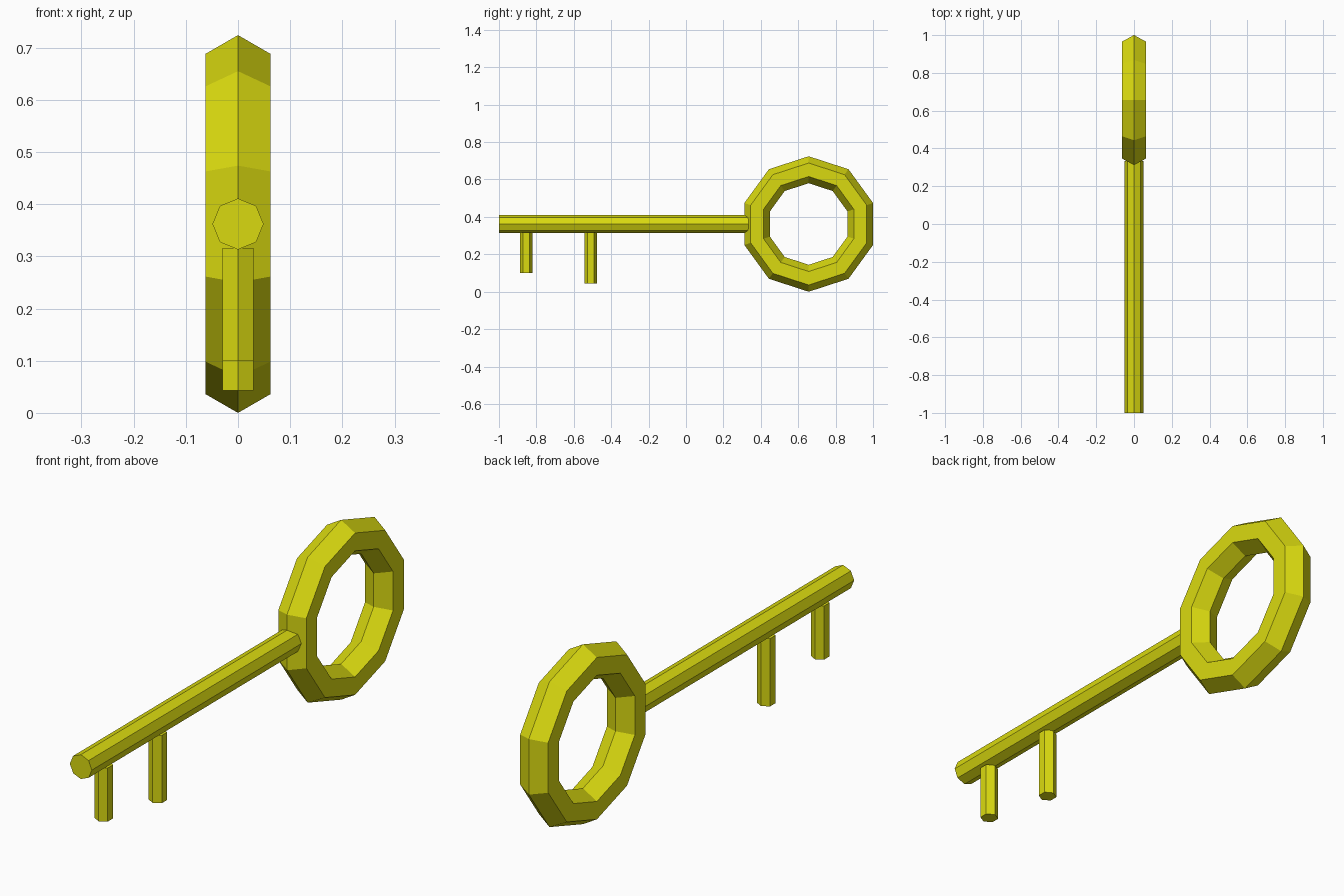
import bpy
from math import pi

if "Cube" in bpy.data.objects:
    bpy.data.objects.remove(bpy.data.objects["Cube"])

AXIS_Z = 0.362  # height of the shaft and ring centre

brass = bpy.data.materials.new("yellow_metal")
brass.diffuse_color = (0.7, 0.7, 0.005, 1)
brass.use_nodes = True
brass.node_tree.nodes["Principled BSDF"].inputs["Base Color"].default_value = brass.diffuse_color


def finish(name):
    obj = bpy.context.object
    obj.name = name
    obj.data.materials.append(brass)
    bpy.ops.object.transform_apply(location=False, rotation=True, scale=True)
    return obj


def prism(name, sides, radius, length, location, rotation=(0, 0, 0)):
    bpy.ops.mesh.primitive_cylinder_add(vertices=sides, radius=radius, depth=length,
                                        location=location, rotation=rotation)
    return finish(name)


# Ten-sided ring handle with a hexagonal section
bpy.ops.mesh.primitive_torus_add(major_segments=10, minor_segments=6,
                                 major_radius=0.29, minor_radius=0.072,
                                 location=(0, 0.656, AXIS_Z), rotation=(0, pi / 2, 0))
finish("ring_handle")

# Octagonal shaft, its back end sunk slightly into the ring
front, back = -1.0, 0.333
prism("shaft", 8, 0.049, back - front, (0, (front + back) / 2, AXIS_Z), (pi / 2, 0, 0))

# Hexagonal teeth hanging below the shaft
top = 0.316
for name, y, bottom in (("front_tooth", -0.854, 0.1), ("rear_tooth", -0.51, 0.043)):
    prism(name, 6, 0.034, top - bottom, (0, y, (top + bottom) / 2))
